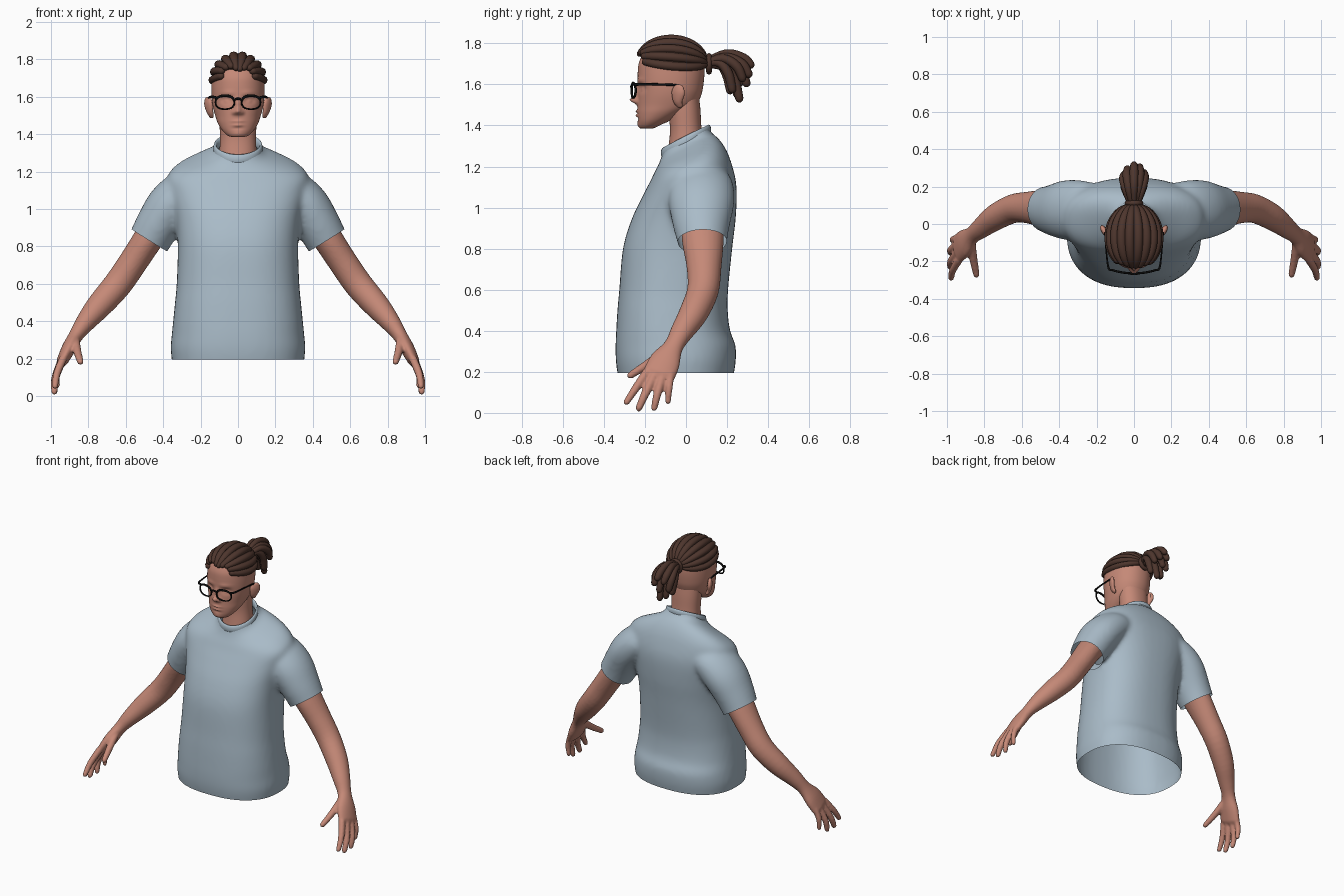
import bpy, bmesh, math, random
from mathutils import Vector

if "Cube" in bpy.data.objects:
    bpy.data.objects.remove(bpy.data.objects["Cube"])

random.seed(4)


def material(name, rgb):
    m = bpy.data.materials.new(name)
    m.diffuse_color = (*rgb, 1)
    m.use_nodes = True
    m.node_tree.nodes["Principled BSDF"].inputs["Base Color"].default_value = m.diffuse_color
    return m


SKIN = material("skin", (0.56, 0.25, 0.185))
SHIRT = material("shirt blue grey", (0.40, 0.50, 0.58))
HAIR = material("dark brown hair", (0.075, 0.036, 0.026))
BLACK = material("black frame", (0.004, 0.004, 0.004))


def spline(rows, k):
    """Catmull-Rom resampling of equal-length tuples."""
    out = []
    for i in range(len(rows) - 1):
        p = [rows[max(i - 1, 0)], rows[i], rows[i + 1], rows[min(i + 2, len(rows) - 1)]]
        for j in range(k):
            t = j / k
            out.append(tuple(0.5 * (2 * b + (c - a) * t + (2 * a - 5 * b + 4 * c - d) * t * t
                                    + (3 * b - a - 3 * c + d) * t ** 3) for a, b, c, d in zip(*p)))
    return out + [tuple(rows[-1])]


def skin_rings(name, rings, mat, closed=False):
    """Bridge rings of points into a smooth object; ends are capped unless closed."""
    bm = bmesh.new()
    vs = [[bm.verts.new(p) for p in r] for r in rings]
    n = len(vs[0])
    for i in range(len(vs) if closed else len(vs) - 1):
        a, b = vs[i], vs[(i + 1) % len(vs)]
        for j in range(n):
            bm.faces.new((a[j], a[(j + 1) % n], b[(j + 1) % n], b[j]))
    if not closed:
        bm.faces.new(vs[0])
        bm.faces.new(vs[-1])
    bmesh.ops.recalc_face_normals(bm, faces=bm.faces)
    for f in bm.faces:
        f.smooth = True
    me = bpy.data.meshes.new(name)
    bm.to_mesh(me)
    bm.free()
    me.materials.append(mat)
    ob = bpy.data.objects.new(name, me)
    bpy.context.collection.objects.link(ob)
    return ob


def loft(name, rows, mat, n=48, k=5, e=2.2, warp=None):
    """Rows: z, half width, front y, back y, tilt."""
    rings = []
    for z, w, yf, yb, tilt in spline(rows, k):
        ring = []
        for j in range(n):
            a = math.tau * j / n
            c, s = math.cos(a), math.sin(a)
            x = w * math.copysign(abs(c) ** (2 / e), c)
            y = (yf + yb) / 2 + (yb - yf) / 2 * math.copysign(abs(s) ** (2 / e), s)
            p = Vector((x, y, z + tilt * y))
            ring.append(warp(p) if warp else p)
        rings.append(ring)
    return skin_rings(name, rings, mat)


def tube(name, pts, mat, ref=(1, 0, 0), n=12, k=4, dome=True, closed=False):
    """Points: x, y, z, radius along ref, radius across."""
    rows = list(pts) if closed else spline(pts, k)
    P = [Vector(r[:3]) for r in rows]
    m, ref, rings = len(P), Vector(ref), []

    def ring(c, t, ra, rb):
        u = (ref - t * t.dot(ref)).normalized()
        v = t.cross(u)
        return [c + u * ra * math.cos(math.tau * j / n) + v * rb * math.sin(math.tau * j / n) for j in range(n)]

    for i, r in enumerate(rows):
        t = (P[(i + 1) % m] - P[i - 1]) if closed else (P[min(i + 1, m - 1)] - P[max(i - 1, 0)])
        t.normalize()
        main = [ring(P[i], t, r[3], r[4])]
        if dome and not closed and i in (0, m - 1):
            sg = -1 if i == 0 else 1
            caps = [ring(P[i] + t * sg * r[4] * h, t, r[3] * f, r[4] * f) for f, h in ((0.75, 0.6), (0.3, 0.9))]
            main = caps[::-1] + main if i == 0 else main + caps
        rings += main
    return skin_rings(name, rings, mat, closed)


def fuse(name, obs, mat, voxel, smooth):
    """Melt overlapping closed pieces into one surface."""
    bpy.ops.object.select_all(action='DESELECT')
    for o in obs:
        o.select_set(True)
    bpy.context.view_layer.objects.active = obs[0]
    bpy.ops.object.join()
    ob = obs[0]
    ob.name = name
    r = ob.modifiers.new("fuse", 'REMESH')
    r.mode, r.voxel_size, r.use_smooth_shade = 'VOXEL', voxel, True
    s = ob.modifiers.new("relax", 'SMOOTH')
    s.factor, s.iterations = 0.5, smooth
    for mod in ("fuse", "relax"):
        bpy.ops.object.modifier_apply(modifier=mod)
    ob.data.materials.clear()
    ob.data.materials.append(mat)
    for p in ob.data.polygons:
        p.material_index, p.use_smooth = 0, True
    return ob


# T-shirt: torso and sleeves fused, then cut open at hem, neck and cuffs
torso = loft("torso", [
    (.15, .35, -.325, .225, 0), (.20, .355, -.335, .235, 0), (.26, .36, -.342, .243, 0),
    (.33, .354, -.343, .241, 0), (.4, .347, -.34, .215, 0), (.5, .337, -.334, .203, 0), (.6, .328, -.325, .205, 0),
    (.8, .322, -.307, .225, 0), (.95, .335, -.265, .243, .03), (1.08, .365, -.21, .246, .1),
    (1.17, .375, -.17, .222, .2), (1.225, .32, -.152, .192, .33), (1.27, .215, -.134, .155, .45),
    (1.30, .148, -.122, .125, .5), (1.33, .122, -.112, .112, .5), (1.36, .12, -.11, .11, .5)], SHIRT, e=2.4)
pieces, cuts = [torso], []
for s in (-1, 1):
    pieces.append(tube("sleeve", [
        (s * .20, .07, 1.13, .14, .095), (s * .28, .075, 1.095, .158, .118), (s * .36, .075, 1.02, .16, .126),
        (s * .425, .075, .92, .14, .12), (s * .475, .08, .83, .12, .113), (s * .50, .082, .787, .117, .111)],
        SHIRT, ref=(0, 1, 0), n=32, dome=False))
    cuts.append((Vector((s * .473, .08, .833)), Vector((s * .53, .02, -.85)).normalized(),
                 lambda p, s=s: s * p.x > .366 and p.z < .95))
cuts.append((Vector((0, 0, .195)), Vector((0, 0, -1)), lambda p: p.z < .3))
cuts.append((Vector((0, 0, 1.33)), Vector((0, -.5, 1)).normalized(), lambda p: abs(p.x) < .15 and p.z > 1.2))
shirt = fuse("shirt", pieces, SHIRT, 0.014, 10)
bm = bmesh.new()
bm.from_mesh(shirt.data)
for co, no, near in cuts:
    faces = [f for f in bm.faces if near(f.calc_center_median())]
    geom = list({x for f in faces for x in (*f.verts, *f.edges)}) + faces
    bmesh.ops.bisect_plane(bm, geom=geom, plane_co=co, plane_no=no, clear_outer=True)
bm.to_mesh(shirt.data)
bm.free()

# Collar band
tube("collar", [(.122 * math.cos(a), .112 * math.sin(a), 1.322 + .056 * math.sin(a), .026, .010)
                for a in (math.tau * i / 48 for i in range(48))], SHIRT, ref=(0, 0, 1), closed=True)

# Arms with hands: forearm to palm, four fingers and a thumb
FINGERS = [((.935, -.19, .20), (.968, -.245, .12), (.978, -.290, .052), .020),
           ((.945, -.155, .18), (.978, -.20, .09), (.982, -.230, .022), .021),
           ((.95, -.115, .175), (.98, -.14, .09), (.98, -.155, .022), .020),
           ((.945, -.075, .19), (.968, -.083, .12), (.966, -.088, .055), .018),
           ((.87, -.10, .30), (.858, -.19, .235), (.842, -.272, .182), .022)]
for s, side in ((-1, "left"), (1, "right")):
    parts = [tube("arm", [(s * x, y, z, a, b) for x, y, z, a, b in (
        (.43, .08, .91, .10, .085), (.48, .082, .84, .102, .08), (.565, .088, .71, .085, .077),
        (.645, .082, .595, .077, .076), (.74, .036, .485, .07, .069), (.815, -.02, .395, .056, .053),
        (.865, -.06, .325, .048, .039), (.905, -.10, .255, .075, .038), (.938, -.13, .19, .08, .031))],
        SKIN, ref=(0, 1, 0), n=24)]
    for *pts, r in FINGERS:
        parts.append(tube("finger", [(s * x, y, z, r * q, r * q) for (x, y, z), q in zip(pts, (1.1, 1, .8))],
                          SKIN, ref=(0, 1, 0)))
    fuse(side + "_arm", parts, SKIN, 0.0075, 4)

# Neck
loft("neck", [(1.2, .108, -.10, .10, 0), (1.3, .1, -.085, .088, 0), (1.38, .096, -.078, .076, 0),
              (1.48, .1, -.085, .07, 0), (1.57, .1, -.08, .06, 0)], SKIN, n=40)

# Head with face relief: x, z, x spread, z spread, depth
BUMPS = [(0, 1.523, .017, .016, -.036), (0, 1.56, .013, .03, -.018), (.022, 1.515, .010, .010, -.014),
         (.062, 1.582, .028, .018, .018), (.062, 1.578, .014, .010, -.012), (.055, 1.62, .035, .011, -.006),
         (0, 1.468, .026, .006, -.010), (0, 1.449, .022, .007, -.010), (0, 1.4585, .03, .003, .006),
         (0, 1.432, .03, .006, .005), (0, 1.40, .03, .016, -.006)]


def face(p):
    if p.y < -.1:
        p.y += sum(d * math.exp(-((abs(p.x) - x) / sx) ** 2 - ((p.z - z) / sz) ** 2) for x, z, sx, sz, d in BUMPS)
    return p


head = loft("head", [
    (1.384, .025, -.215, -.165, 0), (1.392, .054, -.226, -.14, 0), (1.42, .084, -.234, -.085, 0),
    (1.46, .108, -.237, -.01, 0), (1.50, .122, -.236, .05, 0), (1.55, .135, -.234, .075, 0),
    (1.60, .141, -.235, .085, 0), (1.66, .142, -.235, .09, 0), (1.71, .138, -.228, .085, 0),
    (1.76, .118, -.20, .065, 0), (1.80, .075, -.15, .01, 0), (1.815, .02, -.09, -.05, 0)],
    SKIN, n=96, k=6, e=2.15, warp=face)
head.data.materials.append(HAIR)


def hair_start(phi):
    return .46 + .30 * math.cos(phi) ** 2


for p in head.data.polygons:
    x, y, z = p.center
    phi = math.atan2(z - 1.70, x)
    t = math.atan2(math.hypot(x / .135, (z - 1.69) / .135), -(y + .07) / .17)
    p.material_index = int(z > 1.695 - .06 * (y + .07) and t > hair_start(phi))

# Ears
for s, side in ((-1, "left"), (1, "right")):
    tube(side + "_ear", [(s * .142, -.030, 1.495, .016, .010), (s * .150, -.040, 1.52, .026, .014),
                         (s * .158, -.038, 1.56, .036, .016), (s * .160, -.036, 1.588, .027, .013)],
         SKIN, ref=(s * .5, .85, 0), n=16)

# Swept-back locks over the scalp
for i in range(10):
    phi = math.pi * i / 9
    t0 = hair_start(phi) + random.uniform(-.06, .06)
    pts = []
    for j in range(9):
        t = t0 + (3.0 - t0) * j / 8
        r = .009 + .016 * max(math.sin(t), 0) ** .8
        drop = .025 * abs(math.cos(phi)) * (.6 - math.sin(math.pi * j / 8 * .85))
        pts.append((.133 * math.cos(phi) * math.sin(t), -.07 - .17 * math.cos(t),
                    1.695 + .128 * math.sin(phi) * math.sin(t) + drop, r, r * .9))
    tube("scalp_lock", pts, HAIR)

# Hair tie and hanging locks of the ponytail
tube("hair_tie", [(.036 * math.cos(a), .112, 1.70 + .038 * math.sin(a), .014, .014)
                  for a in (math.tau * i / 24 for i in range(24))], HAIR, ref=(0, 1, 0), closed=True)
TIPS = [(0, .315, 1.695), (.03, .305, 1.65), (-.035, .295, 1.67), (.0, .295, 1.605), (.052, .275, 1.63),
        (-.052, .265, 1.61), (.02, .26, 1.53), (-.02, .25, 1.55), (.045, .225, 1.575), (-.045, .215, 1.57)]
for x, y, z in TIPS:
    lift = (z - 1.60) * .38
    tube("ponytail_lock", [(x * .25, .09, 1.70 + lift * .3, .014, .014),
                           (x * .8, .11 + (y - .1) * .4, 1.715 + lift, .02, .02),
                           (x * 1.1, .1 + (y - .1) * .84, 1.695 + (z - 1.66) * .42 + lift * .5, .023, .023),
                           (x, y, z, .02, .02)], HAIR)

# Glasses: two rims, bridge, arms
for s, side in ((-1, "left"), (1, "right")):
    rim = []
    for i in range(32):
        a = math.tau * i / 32
        c, sn = math.cos(a), math.sin(a)
        x = .07 + .05 * math.copysign(abs(c) ** .85, c)
        z = 1.57 + .036 * math.copysign(abs(sn) ** .85, sn)
        rim.append((s * x, -.264 + 1.3 * x * x, z, .006, .0045 + .003 * max(sn, 0)))
    tube(side + "_rim", rim, BLACK, ref=(0, 1, 0), n=8, closed=True)
    tube(side + "_temple", [(s * .115, -.246, 1.595, .007, .006), (s * .136, -.236, 1.6, .007, .006),
                            (s * .148, -.15, 1.6, .006, .004), (s * .155, -.06, 1.597, .006, .004),
                            (s * .160, -.025, 1.585, .006, .005), (s * .158, -.02, 1.555, .006, .005)],
         BLACK, ref=(.3, .2, 1), n=8)
tube("bridge", [(-.024, -.264, 1.583, .006, .006), (0, -.268, 1.59, .006, .006), (.024, -.264, 1.583, .006, .006)],
     BLACK, ref=(0, 1, 0), n=8)
